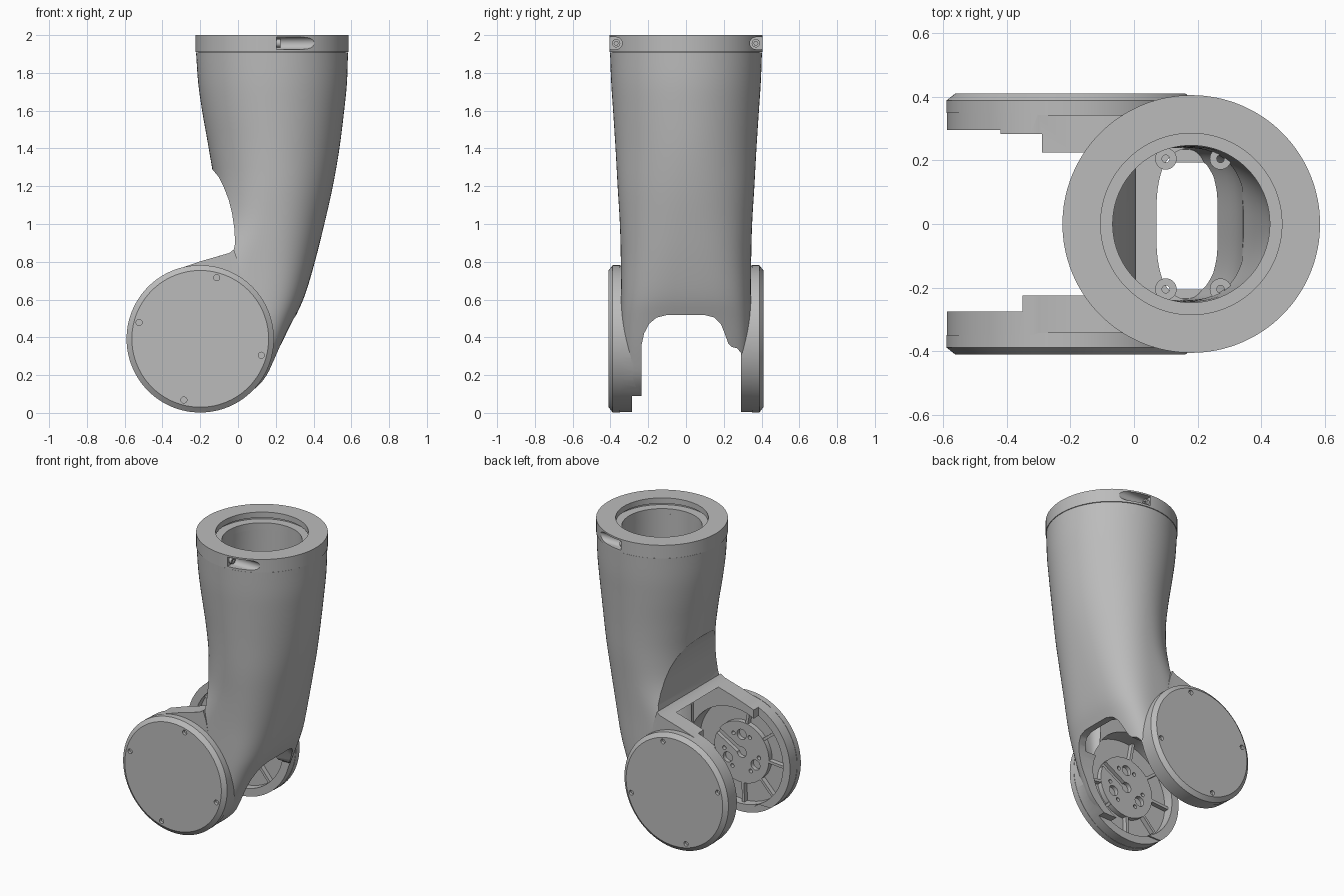
import bpy, bmesh, math
from mathutils import Vector

if "Cube" in bpy.data.objects:
    bpy.data.objects.remove(bpy.data.objects["Cube"])

JX, JZ, R = -0.2, 0.392, 0.39      # joint axis and disc radius
TX = 0.18                          # tube axis at the top

mat = bpy.data.materials.new("grey")
mat.diffuse_color = (0.5, 0.5, 0.5, 1)
mat.use_nodes = True
mat.node_tree.nodes["Principled BSDF"].inputs["Base Color"].default_value = mat.diffuse_color


def solid(name, rings, closed=False):
    """Skin a list of equal rings; cap the ends unless closed into a loop."""
    bm = bmesh.new()
    vs = [[bm.verts.new(p) for p in r] for r in rings]
    n = len(vs[0])
    pairs = list(zip(vs, vs[1:])) + ([(vs[-1], vs[0])] if closed else [])
    for a, b in pairs:
        for i in range(n):
            j = (i + 1) % n
            bm.faces.new((a[i], a[j], b[j], b[i]))
    if not closed:
        bm.faces.new(vs[0])
        bm.faces.new(vs[-1])
    bmesh.ops.recalc_face_normals(bm, faces=bm.faces)
    me = bpy.data.meshes.new(name)
    bm.to_mesh(me)
    bm.free()
    ob = bpy.data.objects.new(name, me)
    bpy.context.collection.objects.link(ob)
    me.materials.append(mat)
    return ob


def put(axis, u, v, w):
    return {'x': (w, u, v), 'y': (u, w, v), 'z': (u, v, w)}[axis]


def prism(name, pts, axis, a, b):
    return solid(name, [[put(axis, u, v, w) for u, v in pts] for w in (a, b)])


def circle(u, v, r, n=96):
    return [(u + r * math.cos(2 * math.pi * i / n), v + r * math.sin(2 * math.pi * i / n)) for i in range(n)]


def cyl(name, axis, u, v, r, a, b, n=96):
    return prism(name, circle(u, v, r, n), axis, a, b)


def box(name, x0, x1, y0, y1, z0, z1):
    return prism(name, [(x0, y0), (x1, y0), (x1, y1), (x0, y1)], 'z', z0, z1)


def catmull(keys, steps):
    out = []
    for i in range(len(keys) - 1):
        p = [Vector(keys[min(max(k, 0), len(keys) - 1)]) for k in range(i - 1, i + 3)]
        for s in range(steps):
            t = s / steps
            out.append(0.5 * (2 * p[1] + (p[2] - p[0]) * t + (2 * p[0] - 5 * p[1] + 4 * p[2] - p[3]) * t * t
                              + (3 * p[1] - p[0] - 3 * p[2] + p[3]) * t ** 3))
    return out + [Vector(keys[-1])]


def loft(name, keys, steps=4, n=96):
    """Keys: z, left x, right x, half depth, squareness."""
    rings = []
    for z, xl, xr, hy, e in catmull([Vector(k) for k in keys], steps):
        ring = []
        for i in range(n):
            c, s = math.cos(2 * math.pi * i / n), math.sin(2 * math.pi * i / n)
            ring.append(((xl + xr) / 2 + (xr - xl) / 2 * math.copysign(abs(c) ** (2 / e), c),
                         hy * math.copysign(abs(s) ** (2 / e), s), z))
        rings.append(ring)
    return solid(name, rings)


def boolean(ob, others, op):
    for o in others:
        m = ob.modifiers.new("bool", 'BOOLEAN')
        m.operation, m.solver, m.object = op, 'EXACT', o
        bpy.context.view_layer.objects.active = ob
        bpy.ops.object.modifier_apply(modifier=m.name)
        bpy.data.objects.remove(o)
    return ob


def smooth(ob):
    bpy.ops.object.select_all(action='DESELECT')
    ob.select_set(True)
    bpy.context.view_layer.objects.active = ob
    bpy.ops.object.shade_smooth_by_angle(angle=math.radians(28))


# Outer shell of the arm
body = loft("arm_body", [
    (1.909, -.222, .582, .402, 2), (1.75, -.211, .577, .396, 2), (1.6, -.19, .562, .386, 2),
    (1.4, -.155, .537, .373, 2), (1.2, -.125, .502, .362, 2.1), (1.0, -.13, .457, .35, 2.3),
    (.8, -.2, .407, .345, 2.7), (.62, -.23, .353, .345, 3.2), (.49, -.24, .295, .345, 3.8),
    (.29, -.25, .205, .345, 4.4), (.17, -.26, .14, .345, 4.4), (.06, -.28, .015, .345, 4.4)])

# Concave clearance at the elbow
ramp = [(-.015, .90), (-.022, .865), (-.045, .847), (-.11, .828), (-.2, .802), (-.3, .768)]
curve = [(-.132, 1.285), (-.103, 1.25), (-.075, 1.195), (-.05, 1.13), (-.032, 1.06), (-.02, .98)]
boolean(body, [prism("elbow_cut", [(-.8, 1.35), (-.18, 1.315)] + curve + ramp + [(-.8, .5)], 'y', -1, 1)],
        'DIFFERENCE')

# Fork cheeks and round joint housings
for s in (-1, 1):
    cheek = prism("cheek", ramp[1:] + [(-.42, .68), (-.42, .3), (-.2, .1), (.03, .1), (.1, .3), (.0, .8)],
                  'y', s * .2, s * .343)
    housing = cyl("housing", 'y', JX, JZ, R - .002, s * .2, s * .352)
    boolean(body, [cheek, housing], 'UNION')

# Hollow interior whose elbow wall follows the outer concave face
bore = loft("bore", [(1.95, -.067, .427, .247, 2), (1.4, -.08, .43, .247, 2), (1.2, -.07, .41, .243, 2.2),
                     (1.0, -.06, .375, .24, 2.5), (.875, -.06, .345, .24, 2.7)])
wall = [(x + .026, z + .012) for x, z in curve]
boolean(bore, [prism("wall", [(-.8, 1.4), (-.15, 1.34)] + wall + [(.007, .9), (.007, .8), (-.8, .8)],
                     'y', -1, 1)], 'DIFFERENCE')
low_bore = loft("low_bore", [(.9, .07, .345, .24, 3), (.7, .07, .32, .24, 3), (.45, .07, .24, .235, 3)])

# Fork opening and joint recesses
gap = prism("gap", [(-.285, -.1), (-.285, .09), (-.235, .09), (-.235, .36), (-.222, .42), (-.195, .472),
                    (-.155, .505), (-.1, .518), (.1, .518), (.15, .505), (.185, .47), (.205, .42),
                    (.225, .365), (.24, .35), (.27, .342), (.29, .32), (.29, -.1)], 'x', -1, 1)
cuts = [bore, low_bore, gap,
        box("mouth", -1, .1, -.225, .225, -.1, .835),
        box("back_clear", -1, -.29, 0, .283, -.1, .9),
        box("back_edge", -1, -.42, 0, .295, -.1, .9),
        box("front_clear", -1, -.35, -.275, 0, -.1, .9)]
cuts += [cyl("recess", 'y', JX, JZ, .335, s * .1, s * .344) for s in (-1, 1)]
boolean(body, cuts, 'DIFFERENCE')
smooth(body)


def polar(r, deg):
    return JX + r * math.cos(math.radians(deg)), JZ + r * math.sin(math.radians(deg))


def bar(name, deg, r0, r1, half, a, b):
    """Straight radial bar about the joint axis."""
    t = math.radians(deg)
    d, n = Vector((math.cos(t), math.sin(t))), Vector((-math.sin(t), math.cos(t))) * half
    c = Vector((JX, JZ))
    pts = [c + d * r0 - n, c + d * r1 - n, c + d * r1 + n, c + d * r0 + n]
    return prism(name, [tuple(p) for p in pts], 'y', a, b)


for s, side in ((-1, "front"), (1, "back")):
    # Chamfered cover with four screw recesses
    prof = [(R, .349), (R, .388), (.362, .41)]
    cover = solid(side + "_cover", [[(u, s * y, v) for u, v in circle(JX, JZ, r, 128)] for r, y in prof])
    spots = [polar(.335, a) for a in (75, 165, 255, 345)]
    boolean(cover, [cyl("hole", 'y', u, v, .016, s * .39, s * .45, 24) for u, v in spots], 'DIFFERENCE')
    smooth(cover)

    # Hub plate with bolt holes and a cable slot
    hub = cyl(side + "_hub", 'y', JX, JZ, .205, s * .31, s * .347)
    holes = [cyl("hole", 'y', JX, JZ, .035, s * .2, s * .337, 32)]
    for a in (90, 210, 330):
        holes.append(cyl("hole", 'y', *polar(.12, a), .034, s * .2, s * .337, 32))
        holes += [cyl("hole", 'y', *polar(.13, a + d), .013, s * .2, s * .337, 16) for d in (-28, 28)]
    holes.append(bar("slot", 30, 0, .3, .022, s * .2, s * .336))
    boolean(hub, holes, 'DIFFERENCE')
    smooth(hub)

    # Radial ribs around the hub
    for k in range(7):
        bar(side + "_rib", 100 + 42 * k, .2, .338, .009, s * .312, s * .347)

# Collar ring with two side screw pockets
prof = [(.405, 1.911), (.405, 2), (.285, 2), (.285, 1.962), (.305, 1.962), (.305, 1.945), (.247, 1.945),
        (.247, 1.9), (.39, 1.9), (.39, 1.911)]
collar = solid("collar", [[(u, v, z) for u, v in circle(TX, 0, r, 128)] for r, z in prof], closed=True)
for s in (-1, 1):
    # Round-bottomed pocket, open to the outside
    arch = [(s * (.37 - .032 * math.sin(math.pi * i / 16)), 1.957 + .032 * math.cos(math.pi * i / 16))
            for i in range(17)]
    boolean(collar, [prism("pocket", arch + [(s * .5, 1.925), (s * .5, 1.989)], 'x', .205, .7)], 'DIFFERENCE')
smooth(collar)
for s in (-1, 1):
    head = cyl("collar_screw", 'x', s * .37, 1.957, .022, .2, .225, 24)
    smooth(boolean(head, [cyl("socket", 'x', s * .37, 1.957, .011, .215, .3, 6)], 'DIFFERENCE'))

# Threaded bosses inside the tube
for x in (.1, .272):
    for s in (-1, 1):
        boss = cyl("inner_boss", 'z', x, s * .205, .034, .84, .95, 32)
        smooth(boolean(boss, [cyl("hole", 'z', x, s * .205, .012, .8, 1, 16)], 'DIFFERENCE'))
